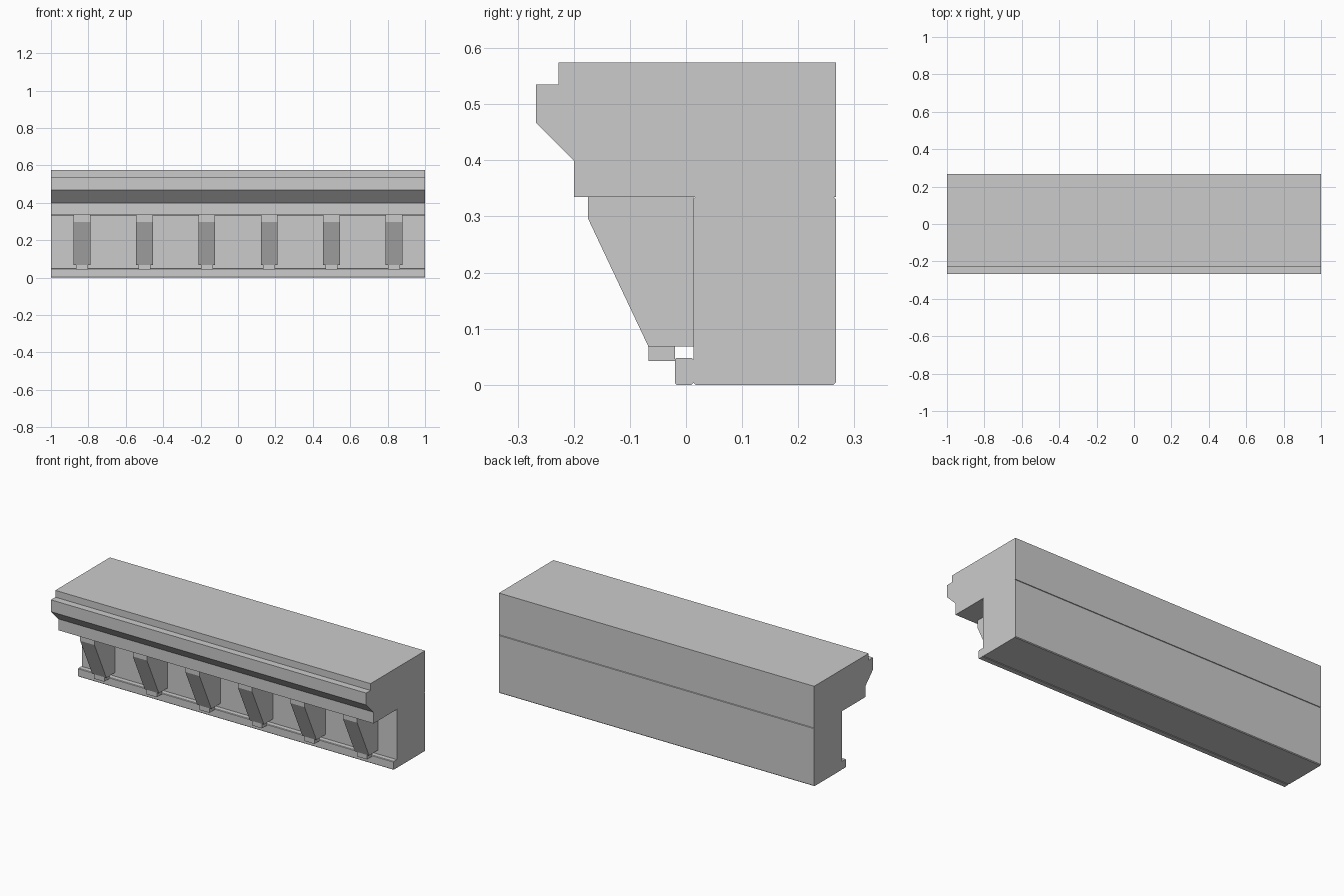
import bpy
import bmesh

cube = bpy.data.objects.get("Cube")
if cube:
    bpy.data.objects.remove(cube, do_unlink=True)

stone = bpy.data.materials.new("light grey stone")
stone.use_nodes = True
grey = (0.6, 0.6, 0.6, 1)
stone.diffuse_color = grey
stone.node_tree.nodes["Principled BSDF"].inputs["Base Color"].default_value = grey


def extrude_profile(name, profile, x, width, bevel=0):
    """Sweep a (y, z) profile along x, centred on x."""
    bm = bmesh.new()
    face = bm.faces.new([bm.verts.new((x - width / 2, y, z)) for y, z in profile])
    sweep = bmesh.ops.extrude_face_region(bm, geom=[face])
    verts = [v for v in sweep["geom"] if isinstance(v, bmesh.types.BMVert)]
    bmesh.ops.translate(bm, vec=(width, 0, 0), verts=verts)
    bmesh.ops.recalc_face_normals(bm, faces=bm.faces)
    if bevel:
        # Chamfer only the edges running along the length
        edges = [e for e in bm.edges
                 if abs(e.verts[0].co.x - e.verts[1].co.x) > width / 2]
        bmesh.ops.bevel(bm, geom=edges, offset=bevel, segments=1,
                        affect='EDGES', profile=0.5)
    mesh = bpy.data.meshes.new(name)
    bm.to_mesh(mesh)
    bm.free()
    mesh.materials.append(stone)
    obj = bpy.data.objects.new(name, mesh)
    bpy.context.collection.objects.link(obj)
    return obj


def box(name, x, width, y0, y1, z0, z1, bevel=0):
    return extrude_profile(name, [(y0, z0), (y1, z0), (y1, z1), (y0, z1)],
                           x, width, bevel)


# Wall behind the brackets and the trim at its foot
box("lower_wall", 0, 2, 0.013, 0.267, 0, 0.335, 0.004)
box("base_trim", 0, 2, -0.02, 0.013, 0, 0.048, 0.003)

# Overhanging stepped cornice
extrude_profile("cornice", [
    (0.267, 0.335), (-0.2, 0.335), (-0.2, 0.4), (-0.267, 0.467),
    (-0.267, 0.535), (-0.227, 0.535), (-0.227, 0.574), (0.267, 0.574)], 0, 2)

# Evenly spaced tapered brackets, each with a small foot block
for i in range(6):
    x = (i - 2.5) / 3
    extrude_profile(f"bracket_{i + 1}", [
        (0.013, 0.068), (-0.067, 0.068), (-0.175, 0.297),
        (-0.175, 0.335), (0.013, 0.335)], x, 0.09)
    box(f"bracket_foot_{i + 1}", x, 0.064, -0.067, -0.02, 0.042, 0.068)
